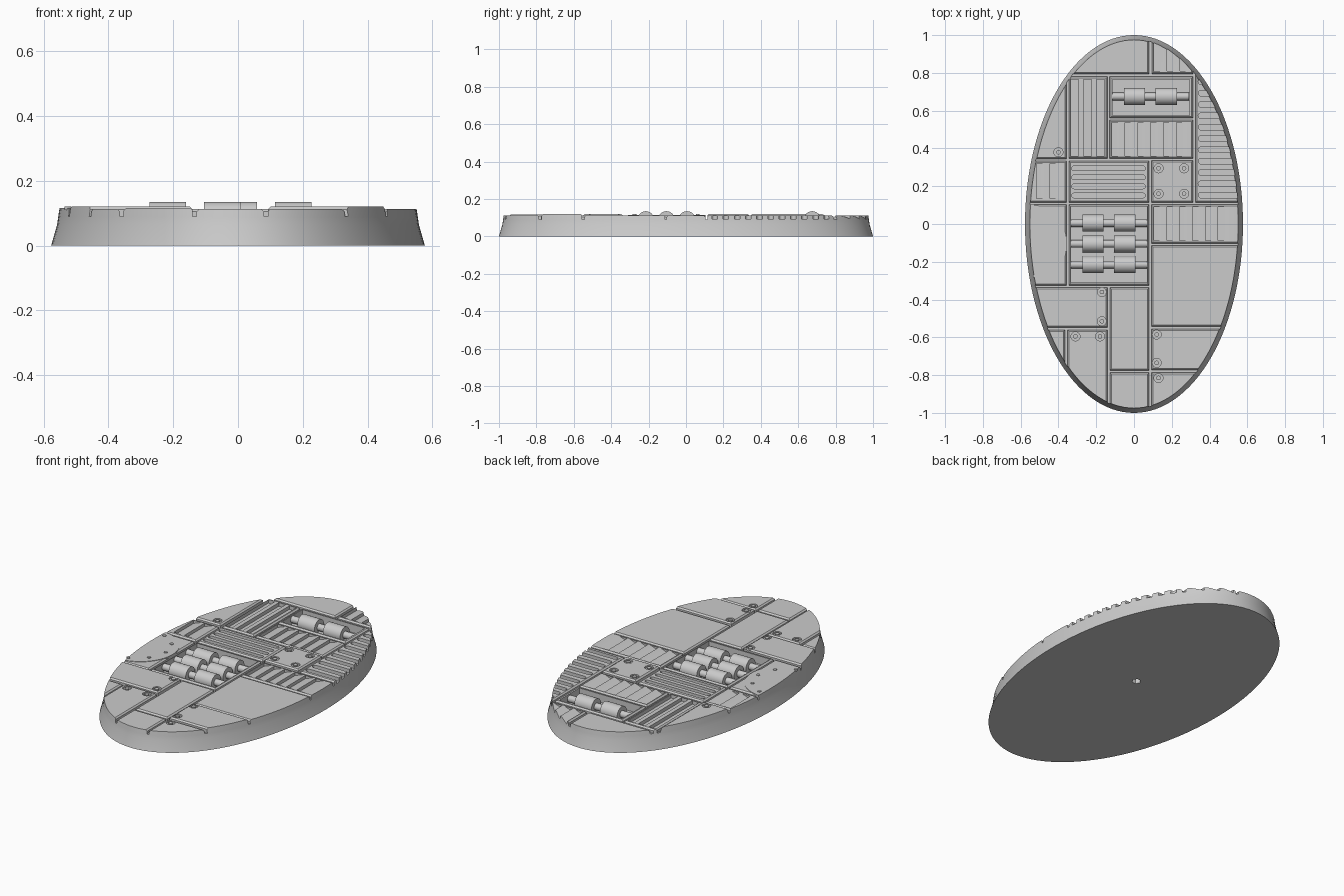
import bpy, bmesh, math
from mathutils import Vector, Matrix

cube = bpy.data.objects.get("Cube")
if cube:
    bpy.data.objects.remove(cube, do_unlink=True)

grey = bpy.data.materials.new("plain grey")
grey.use_nodes = True
grey.diffuse_color = (0.6, 0.6, 0.6, 1)
grey.node_tree.nodes["Principled BSDF"].inputs["Base Color"].default_value = (0.6, 0.6, 0.6, 1)

SIDES = 128
FAR = 2
LOW, HIGH = 0.113, 0.12


def ring(z):
    """Oval outline of the base at a height, following its sloped wall."""
    d = 0.285 * z if z < 0.065 else 0.0185 + 0.145 * (z - 0.065)
    angles = [math.tau * i / SIDES for i in range(SIDES)]
    return [Vector(((0.577 - d) * math.cos(a), (1 - d) * math.sin(a), z)) for a in angles]


def loft(bm, rings):
    rows = [[bm.verts.new(p) for p in r] for r in rings]
    n = len(rows[0])
    for a, b in zip(rows, rows[1:]):
        for i in range(n):
            bm.faces.new((a[i], a[(i + 1) % n], b[(i + 1) % n], b[i]))
    bm.faces.new(rows[0][::-1])
    bm.faces.new(rows[-1])


def prism(bm, points, z0, z1):
    loft(bm, [[Vector((x, y, z)) for x, y in points] for z in (z0, z1)])


def box(bm, x0, x1, y0, y1, z0, z1=0.2):
    prism(bm, [(x0, y0), (x1, y0), (x1, y1), (x0, y1)], z0, z1)


def disc(bm, x, y, r, z0, z1, n=20):
    prism(bm, [(x + r * math.cos(math.tau * i / n), y + r * math.sin(math.tau * i / n))
               for i in range(n)], z0, z1)


def slot(bm, x0, x1, y, r):
    """Round-ended slot running along x."""
    turns = [math.pi * i / 8 - math.pi / 2 for i in range(9)]
    pts = [(x1 - r + r * math.cos(a), y + r * math.sin(a)) for a in turns]
    pts += [(x0 + r - r * math.cos(a), y - r * math.sin(a)) for a in turns]
    prism(bm, pts, 0.092, 0.2)


def louvre(bm, x, y0, y1, width=0.052):
    """Ramp cut: steep wall on the -x side, rising to the surface."""
    outline = [(x, 0.094), (x + width, LOW), (x + width, 0.2), (x, 0.2)]
    loft(bm, [[Vector((px, y, pz)) for px, pz in outline] for y in (y0, y1)])


def cut_solid(bm, planes, h):
    """Oval slab kept only behind every plane."""
    loft(bm, [ring(0.085), ring(h)])
    for co, no in planes:
        geom = bm.verts[:] + bm.edges[:] + bm.faces[:]
        res = bmesh.ops.bisect_plane(bm, geom=geom, dist=1e-6, plane_co=co,
                                     plane_no=no, clear_outer=True)
        edges = [e for e in res["geom_cut"] if isinstance(e, bmesh.types.BMEdge) and e.is_boundary]
        if edges:
            bmesh.ops.edgeloop_fill(bm, edges=edges)


def panel(bm, x0, x1, y0, y1, h, bevel=0.008):
    part = bmesh.new()
    planes = []
    for x, y, n in ((x0, 0, (-1, 0)), (x1, 0, (1, 0)), (0, y0, (0, -1)), (0, y1, (0, 1))):
        side = Vector((*n, 0))
        planes.append((Vector((x, y, 0)), side))
        planes.append((Vector((x, y, h - bevel)), side + Vector((0, 0, 1))))
    cut_solid(part, planes, h)
    mesh = bpy.data.meshes.new("part")
    part.to_mesh(mesh)
    part.free()
    bm.from_mesh(mesh)
    bpy.data.meshes.remove(mesh)


def finish(name, bm, smooth=True):
    bmesh.ops.recalc_face_normals(bm, faces=bm.faces)
    mesh = bpy.data.meshes.new(name)
    bm.to_mesh(mesh)
    bm.free()
    mesh.materials.append(grey)
    ob = bpy.data.objects.new(name, mesh)
    bpy.context.collection.objects.link(ob)
    if smooth:
        shade(ob)
    return ob


def shade(ob):
    bpy.ops.object.select_all(action="DESELECT")
    ob.select_set(True)
    bpy.context.view_layer.objects.active = ob
    bpy.ops.object.shade_smooth_by_angle(angle=math.radians(25))


def carve(ob, cutter):
    mod = ob.modifiers.new("carve", "BOOLEAN")
    mod.object, mod.operation, mod.solver = cutter, "DIFFERENCE", "EXACT"
    bpy.context.view_layer.objects.active = ob
    bpy.ops.object.modifier_apply(modifier=mod.name)
    shade(ob)


# Oval base with sloped wall
bm = bmesh.new()
loft(bm, [ring(0), ring(0.065), ring(0.09)])
base = finish("oval_base", bm, False)

# Deck panels, laid out with narrow gaps
bm = bmesh.new()
for spec in (
    (-FAR, 0.08, 0.795, FAR, LOW), (0.095, 0.313, 0.795, FAR, LOW),
    (-FAR, -0.357, 0.345, FAR, HIGH), (-0.345, -0.14, 0.347, 0.78, LOW),
    (-0.13, 0.313, 0.56, 0.78, LOW), (-0.13, 0.313, 0.347, 0.55, LOW),
    (0.325, FAR, 0.115, FAR, LOW), (-FAR, -0.357, 0.115, 0.333, LOW),
    (-0.345, 0.08, 0.115, 0.333, LOW), (0.092, 0.313, 0.115, 0.337, HIGH),
    (0.092, FAR, -0.103, 0.103, LOW), (-0.345, 0.08, -0.325, 0.103, LOW),
    (-FAR, -0.357, -0.325, 0.103, LOW), (0.092, FAR, -0.543, -0.113, LOW),
    (-FAR, -0.14, -0.548, -0.337, HIGH), (-0.128, 0.08, -0.775, -0.337, LOW),
    (0.092, FAR, -0.772, -0.555, HIGH), (-FAR, -0.365, -FAR, -0.56, LOW),
    (-0.353, -0.14, -FAR, -0.56, 0.116), (-0.128, 0.08, -FAR, -0.787, LOW),
    (0.092, FAR, -FAR, -0.785, LOW),
):
    panel(bm, *spec)
deck = finish("deck_panels", bm, False)

# Bolt positions with the height of the plate they sit in
bolts = [(x, y, HIGH) for x in (0.13, 0.265) for y in (0.16, 0.295)]
bolts += [(-0.40, 0.38, HIGH), (-0.17, -0.36, HIGH), (-0.17, -0.515, HIGH), (0.12, -0.585, HIGH),
          (0.12, -0.735, HIGH), (-0.31, -0.595, 0.116), (-0.18, -0.595, 0.116), (0.13, -0.815, LOW)]

# Cutter for wells, slots, louvres and bolt holes
bm = bmesh.new()
box(bm, -0.115, 0.295, 0.575, 0.765, 0.065)
box(bm, -0.333, 0.068, -0.31, 0.092, 0.065)
for k in range(3):
    box(bm, -0.337 + 0.069 * k, -0.293 + 0.069 * k, 0.36, 0.765, 0.092)
    louvre(bm, 0.107 + 0.068 * k, 0.81, 1.1)
for k in range(6):
    louvre(bm, -0.116 + 0.068 * k, 0.36, 0.537)
    louvre(bm, 0.106 + 0.068 * k, -0.088, 0.09)
for k in range(2):
    louvre(bm, -0.515 + 0.07 * k, 0.135, 0.32)
for k in range(4):
    slot(bm, -0.33, 0.06, 0.151 + 0.048 * k, 0.0125)
for k in range(11):
    slot(bm, 0.34, 0.8, 0.153 + 0.06 * k, 0.015)
for x, y, h in bolts:
    disc(bm, x, y, 0.024, h - 0.01, 0.2)
disc(bm, 0, 0.02, 0.025, -0.05, 0.05, 6)
cutter = finish("cutter", bm, False)
cutter.hide_render = True
carve(base, cutter)
carve(deck, cutter)
bpy.data.objects.remove(cutter, do_unlink=True)

# Bolt heads
bm = bmesh.new()
for x, y, h in bolts:
    disc(bm, x, y, 0.012, h - 0.015, h)
finish("bolt_heads", bm)

# Rounded hatch on the right edge with its rivets
cx, cy, r = -0.565, -0.105, 0.21
bm = bmesh.new()
planes = []
for i in range(-16, 17):
    n = Vector((math.cos(i * math.pi / 32), math.sin(i * math.pi / 32), 0))
    planes.append((Vector((cx, cy, 0)) + n * r, n))
cut_solid(bm, planes, 0.1155)
finish("rounded_hatch", bm)
bm = bmesh.new()
for x, y in ((-0.525, 0.063), (-0.435, 0), (-0.4, -0.105), (-0.435, -0.21), (-0.525, -0.275)):
    disc(bm, x, y, 0.01, 0.11, 0.12, 12)
finish("hatch_rivets", bm)


# Rollers on axles, lying along x
def rod(bm, x0, x1, y, r):
    place = Matrix.Translation(((x0 + x1) / 2, y, 0.09)) @ Matrix.Rotation(math.pi / 2, 4, "Y")
    bmesh.ops.create_cone(bm, cap_ends=True, segments=32, radius1=r, radius2=r,
                          depth=x1 - x0, matrix=place)


for name, x, ys in (("rear_rollers", -0.115, (0.675,)), ("middle_rollers", -0.335, (0.005, -0.105, -0.215))):
    bm = bmesh.new()
    for y in ys:
        rod(bm, x, x + 0.405, y, 0.02)
        for start in (0.062, 0.23):
            rod(bm, x + start, x + start + 0.112, y, 0.045)
    finish(name, bm)
